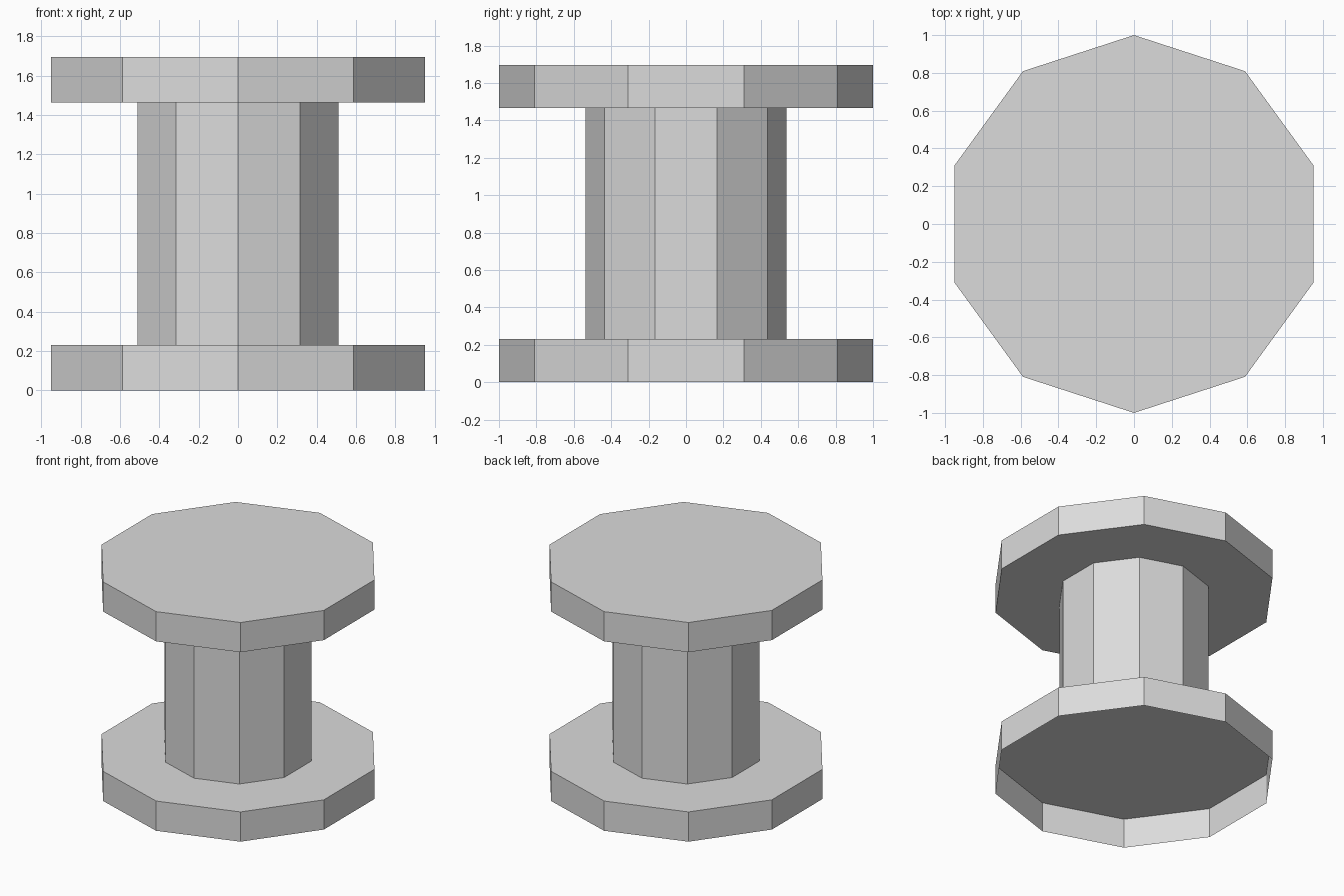
import bpy
import bmesh
from math import sin, cos, tau

SIDES = 10

cube = bpy.data.objects.get("Cube")
if cube:
    bpy.data.objects.remove(cube, do_unlink=True)

grey = bpy.data.materials.new("light_grey")
grey.use_nodes = True
grey.diffuse_color = (0.71, 0.71, 0.71, 1)
grey.node_tree.nodes["Principled BSDF"].inputs["Base Color"].default_value = (0.71, 0.71, 0.71, 1)


def prism(name, radius, bottom, top, floor=False, lid=False):
    """Upright ten-sided prism with a corner pointing to the front."""
    bm = bmesh.new()
    low, high = [[bm.verts.new((radius * sin(tau * i / SIDES), -radius * cos(tau * i / SIDES), z))
                  for i in range(SIDES)] for z in (bottom, top)]
    for i in range(SIDES):
        j = (i + 1) % SIDES
        bm.faces.new((low[i], low[j], high[j], high[i]))
    if floor:
        bm.faces.new(low[::-1])
    if lid:
        bm.faces.new(high)
    mesh = bpy.data.meshes.new(name)
    bm.to_mesh(mesh)
    bm.free()
    mesh.materials.append(grey)
    obj = bpy.data.objects.new(name, mesh)
    bpy.context.collection.objects.link(obj)


# Hollow base open underneath, narrower core, closed disc on top
prism("bottom_disc", 1.0, 0.0, 0.23, lid=True)
prism("core", 0.537, 0.23, 1.465)
prism("top_disc", 1.0, 1.465, 1.695, floor=True, lid=True)
